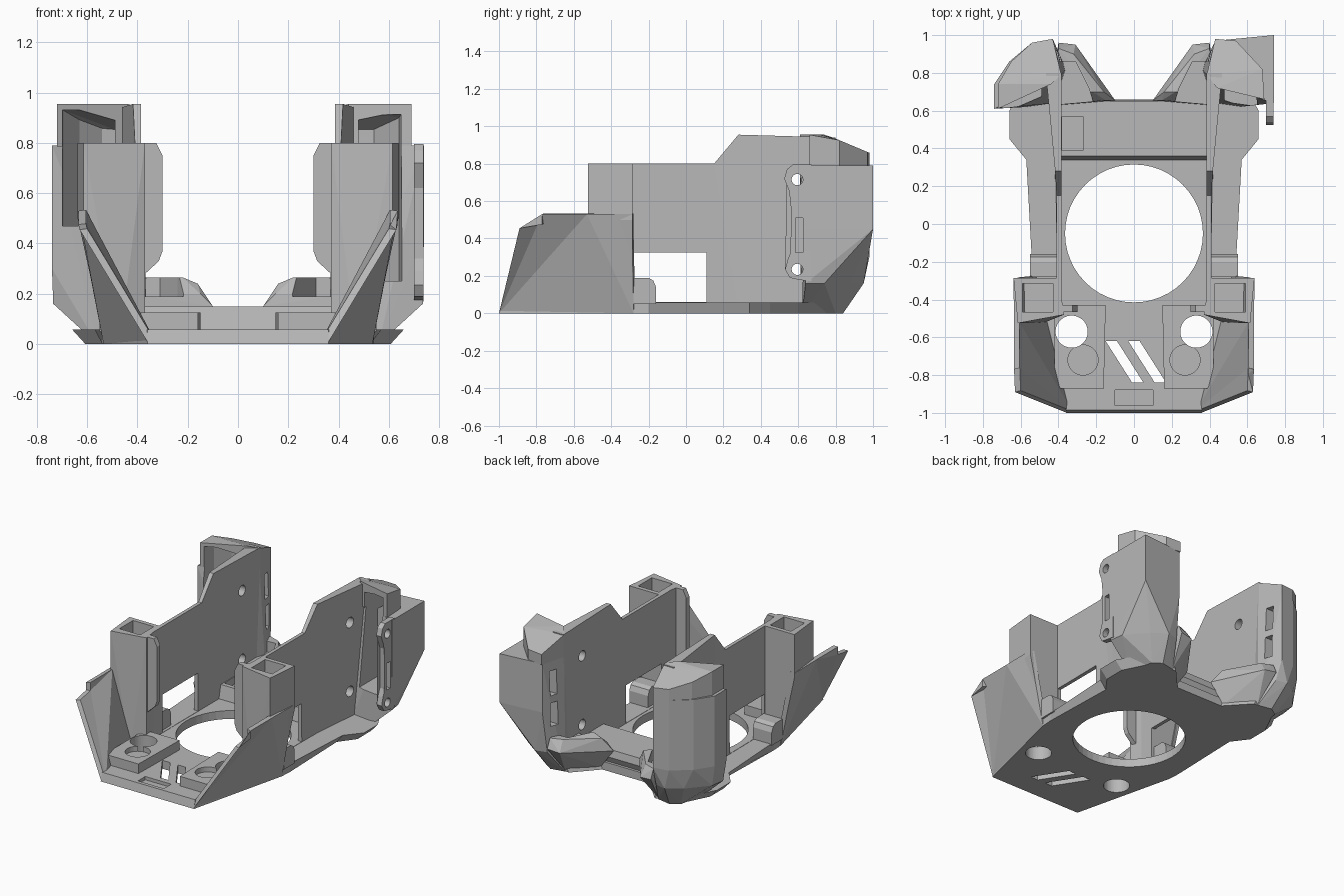
import bpy, bmesh, math
from mathutils import Vector, Matrix

old = bpy.data.objects.get("Cube")
if old:
    bpy.data.objects.remove(old, do_unlink=True)

grey = bpy.data.materials.new("plain_grey")
grey.use_nodes = True
colour = (0.48, 0.48, 0.48, 1)
grey.diffuse_color = colour
grey.node_tree.nodes["Principled BSDF"].inputs["Base Color"].default_value = colour


def finish(name, bm):
    bmesh.ops.recalc_face_normals(bm, faces=bm.faces)
    if bm.calc_volume(signed=True) < 0:
        bmesh.ops.reverse_faces(bm, faces=bm.faces)
    mesh = bpy.data.meshes.new(name)
    bm.to_mesh(mesh)
    bm.free()
    mesh.materials.append(grey)
    obj = bpy.data.objects.new(name, mesh)
    bpy.context.collection.objects.link(obj)
    return obj


def prism(name, pts, offset):
    """Sweep a polygon along an offset vector."""
    bm = bmesh.new()
    near = [bm.verts.new(p) for p in pts]
    far = [bm.verts.new(Vector(p) + Vector(offset)) for p in pts]
    caps = [bm.faces.new(near), bm.faces.new(far[::-1])]
    n = len(pts)
    for i in range(n):
        j = (i + 1) % n
        bm.faces.new((near[j], near[i], far[i], far[j]))
    bmesh.ops.triangulate(bm, faces=caps)
    return finish(name, bm)


def hull(name, pts, s=1):
    bm = bmesh.new()
    verts = [bm.verts.new((s * x, y, z)) for x, y, z in pts]
    bmesh.ops.convex_hull(bm, input=verts)
    loose = [v for v in bm.verts if not v.link_faces]
    bmesh.ops.delete(bm, geom=loose, context="VERTS")
    return finish(name, bm)


def box(name, x, y, z, s=1):
    return hull(name, [(a, b, c) for a in x for b in y for c in z], s)


def cylinder(name, centre, radius, depth, axis="Z"):
    bm = bmesh.new()
    turn = Matrix.Rotation(math.pi / 2, 4, "Y") if axis == "X" else Matrix()
    bmesh.ops.create_cone(bm, cap_ends=True, segments=48, radius1=radius, radius2=radius,
                          depth=depth, matrix=Matrix.Translation(centre) @ turn)
    return finish(name, bm)


def cut(targets, cutters, solver="EXACT"):
    """Subtract the cutters, then throw them away."""
    for obj in targets:
        for c in cutters:
            mod = obj.modifiers.new("cut", "BOOLEAN")
            mod.operation, mod.solver, mod.object = "DIFFERENCE", solver, c
        bpy.context.view_layer.update()
        graph = bpy.context.evaluated_depsgraph_get()
        mesh = bpy.data.meshes.new_from_object(obj.evaluated_get(graph))
        obj.modifiers.clear()
        obj.data = mesh
    for c in cutters:
        bpy.data.objects.remove(c, do_unlink=True)


# Floor plate with the fan opening, vents, screw holes and front notch
half = [(.36, -1), (.535, -.28), (.54, -.2), (.57, .34), (.66, .45), (.66, .6),
        (.55, .8), (.36, .82), (.2, .66)]
outline = half + [(-x, y) for x, y in reversed(half)]
floor = prism("floor_plate", [(x, y, 0) for x, y in outline], (0, 0, .058))
for v in floor.data.vertices:
    if v.co.z < .01 and v.co.y > .3:
        v.co.x *= .92
    if v.co.z > .01 and v.co.y < -.9:
        v.co.y += .015
vents = [prism("vent_cutter", [(x, -.62, -.1), (x + .06, -.62, -.1), (x + .2, -.84, -.1),
                               (x + .14, -.84, -.1)], (0, 0, .4)) for x in (-.15, -.03)]
cut([floor], vents + [cylinder("opening_cutter", (0, -.05, 0), .365, .5),
                      box("notch_cutter", (-.1, .1), (-.96, -.88), (.035, .2))]
    + [cylinder("screw_cutter", (s * .33, -.57, 0), .085, .5) for s in (1, -1)])

# Raised floor at the back, sloped on both ends
rear = prism("rear_floor", [(-.40, y, z) for y, z in
             ((.34, .01), (.34, .06), (.36, .15), (.65, .15), (.66, .1), (.62, .01))], (.8, 0, 0))
cut([rear], [box("pocket_cutter", (-.38, -.27), (.39, .57), (.1, .3))])

for s, side in ((1, "left"), (-1, "right")):
    # Leaning front wing
    wing = [(.355, -1, 0), (.63, -.89, .455), (.635, -.77, .475), (.635, -.77, .53),
            (.635, -.53, .53), (.638, -.29, .53), (.535, -.28, 0)]
    prism(side + "_front_wing", [(s * x, y, z) for x, y, z in wing], (-s * .03, .008, .004))

    # Hollow funnel and its inner tab
    funnel = hull(side + "_funnel", [
        (.37, -.48, .05), (.47, -.52, .01), (.53, -.285, .01), (.40, -.285, .01),
        (.37, -.48, .8), (.615, -.525, .8), (.638, -.285, .8), (.40, -.285, .8),
        (.615, -.525, .5), (.638, -.285, .5)], s)
    cut([funnel], [box("funnel_cutter", (.43, .59), (-.465, -.315), (.4, 1), s)])
    tab = [(.38, .27), (.315, .33), (.3, .37), (.3, .75), (.325, .8), (.38, .8)]
    prism(side + "_funnel_tab", [(s * x, -.465, z) for x, z in tab], (0, .035, 0))

    # Screw pad with a through hole and a shallow seat
    pad = [(.15, -.43), (.40, -.43), (.42, -.5), (.42, -.8), (.39, -.87), (.16, -.87)]
    pad = prism(side + "_screw_pad", [(s * x, y, .05) for x, y in pad], (0, 0, .075))
    cut([pad], [cylinder("hole_cutter", (s * .33, -.57, 0), .085, .6),
                cylinder("seat_cutter", (s * .27, -.72, .15), .08, .12)])

    # Side wall, flat inside and thicker toward the back, with window and screw holes
    wall = [(-.4, .03), (-.4, .8), (.15, .8), (.28, .955), (.8, .94), (.8, .03), (.28, .03)]
    wall = prism(side + "_side_wall", [(s * .385, y, z) for y, z in wall], (s * .025, 0, 0))
    for v in wall.data.vertices:
        if abs(v.co.x) > .4:
            v.co.x = s * (.41 + max(0, v.co.y - .2) * .095)
    cut([wall], [box("window_cutter", (.3, .6), (-.28, .11), (.06, .325), s)]
        + [cylinder("hole_cutter", (s * .42, .595, z), .036, .2, "X") for z in (.235, .715)])

    # Rounded clip block beside the window
    clip = [(-.28, .05), (-.28, .19), (-.2, .19), (-.175, .175), (-.16, .14), (-.16, .05)]
    prism(side + "_clip_block", [(s * .405, y, z) for y, z in clip], (s * .145, 0, 0))

    # Rear duct: foot and body below, roof above; the left one is squarer
    foot = [(.36, .82, 0), (.46, .84, 0), (.52, .8, 0), (.56, .62, 0), (.42, .64, 0),
            (.42, .93, .16), (.5, .95, .16), (.6, .88, .16), (.72, .74, .16), (.735, .64, .16)]
    if s > 0:
        rim = [(.44, .74), (.385, .79), (.43, .97), (.55, .97), (.74, 1), (.74, .64)]
        top = [(.44, .72), (.385, .79), (.43, .98), (.54, .97), (.68, .82), (.69, .66)]
        pocket = [(.48, .5), (.48, .92), (.54, .92), (.64, .81), (.66, .5)]
        bottom = .25
    else:
        rim = [(.44, .74), (.385, .79), (.43, .98), (.54, .96), (.66, .86), (.74, .74), (.74, .61)]
        top = [(.44, .74), (.385, .79), (.43, .98), (.54, .96), (.65, .86), (.72, .74), (.72, .61)]
        pocket = [(.49, .5), (.49, .92), (.54, .91), (.63, .83), (.695, .73), (.70, .5)]
        bottom = .47
    body = hull(side + "_rear_duct", foot + [(x, y, z) for x, y in rim
                for z in ((.45, .79) if s > 0 else (.3, .79))], s)
    roof = hull(side + "_rear_duct_roof", [(x, y, .785) for x, y in top]
                + [(x, y, min(.955, .955 - (y - .75) * .42)) for x, y in top], s)
    opening = hull("duct_cutter", [(x, y, bottom) for x, y in pocket]
                   + [(x, y, min(.93, .925 - (y - .75) * .42)) for x, y in pocket], s)
    slots = [box("slot_cutter", (.35, .5), (.86, .915), z, s) for z in ((.34, .5), (.55, .72))]
    cut([body, roof], [opening] + slots)

    # Low nozzle aimed at the centre, with an angled channel
    nozzle = hull(side + "_nozzle", [
        (.2, .66, .01), (.36, .82, .01), (.45, .62, .01), (.10, .655, .15), (.15, .655, .2),
        (.42, .63, .2), (.31, .95, .19), (.4, .96, .2), (.16, .7, .24), (.22, .7, .265),
        (.32, .9, .265), (.4, .93, .265), (.42, .7, .25)], s)
    cut([nozzle], [prism("channel_cutter", [(s * x, y, .19) for x, y in
                   ((.2, .6), (.24, .72), (.31, .86), (.38, .86), (.4, .6))], (0, 0, .2))])

# Scalloped mounting plate on the left duct only
edge = [(.67, .17), (.6, .18), (.555, .19), (.53, .235), (.545, .29), (.565, .34), (.565, .62),
        (.545, .67), (.525, .72), (.54, .77), (.57, .795), (.67, .795)]
plate = prism("mounting_plate", [(.70, y, z) for y, z in edge], (.038, 0, 0))
cut([plate], [box("slot_cutter", (.6, .8), (.585, .625), (.325, .51))]
    + [cylinder("hole_cutter", (.72, .595, z), .03, .3, "X") for z in (.235, .715)], "MANIFOLD")
